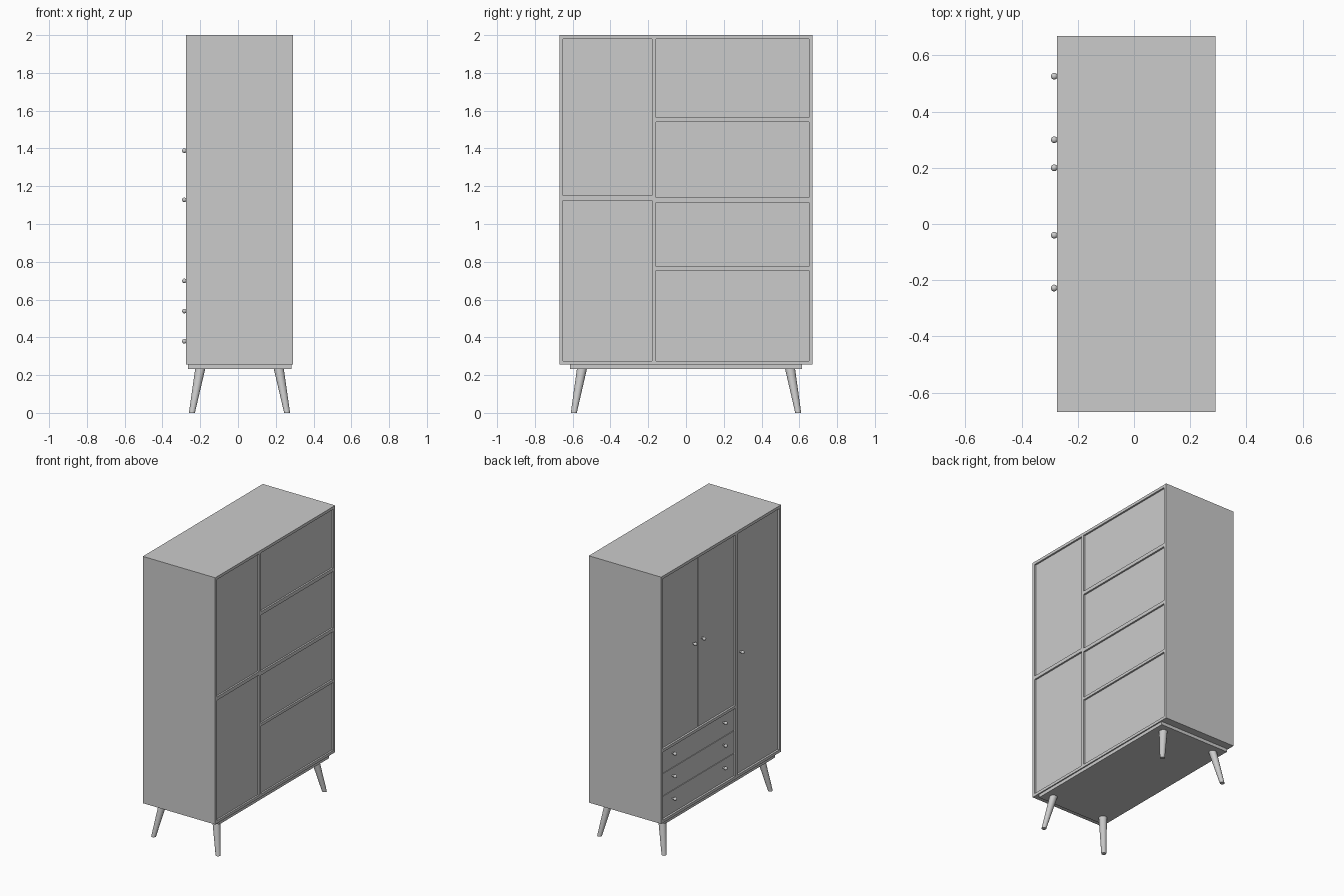
import bpy, bmesh
from mathutils import Matrix, Vector

if "Cube" in bpy.data.objects:
    bpy.data.objects.remove(bpy.data.objects["Cube"])

XF, XB = -0.275, 0.291      # door side and back side of the carcass
Y, Z0, Z1, T = 0.67, 0.255, 2.0, 0.02
DIV = -0.17                 # centre of the vertical divider
REC = 0.012                 # recess of doors and back panels
GAP = 0.002


def finish(name, bm, smooth=False):
    bmesh.ops.recalc_face_normals(bm, faces=bm.faces)
    me = bpy.data.meshes.new(name)
    bm.to_mesh(me)
    bm.free()
    ob = bpy.data.objects.new(name, me)
    bpy.context.collection.objects.link(ob)
    if smooth:
        bpy.ops.object.select_all(action='DESELECT')
        ob.select_set(True)
        bpy.context.view_layer.objects.active = ob
        bpy.ops.object.shade_smooth_by_angle()
    return ob


def box(name, x, y, z):
    bm = bmesh.new()
    bmesh.ops.create_cube(bm, size=1)
    size = Matrix.Diagonal((x[1] - x[0], y[1] - y[0], z[1] - z[0], 1))
    mid = Vector((sum(x) / 2, sum(y) / 2, sum(z) / 2))
    bm.transform(Matrix.Translation(mid) @ size)
    return finish(name, bm)


def front(name, y, z):
    """Inset door or drawer front with a thin gap all round."""
    x = XF + REC
    box(name, (x, x + 0.018), (y[0] + GAP, y[1] - GAP), (z[0] + GAP, z[1] - GAP))


def knob(name, y, z):
    """Small round ball on a short neck, pointing to -x."""
    bm = bmesh.new()
    bmesh.ops.create_uvsphere(bm, u_segments=20, v_segments=12, radius=0.012,
                              matrix=Matrix.Translation((-0.284, y, z)))
    bmesh.ops.create_cone(bm, cap_ends=True, segments=16, radius1=0.006,
                          radius2=0.006, depth=0.022,
                          matrix=Matrix.Translation((-0.271, y, z)) @ Matrix.Rotation(1.5707963, 4, 'Y'))
    finish(name, bm, True)


def leg(name, foot, top, z_top):
    """Tapered round leg leaning from its top out to its foot."""
    bm = bmesh.new()
    a, b = Vector((*foot, 0.002)), Vector((*top, z_top))
    rot = (b - a).to_track_quat('Z', 'Y').to_matrix().to_4x4()
    bmesh.ops.create_cone(bm, cap_ends=True, segments=24, radius1=0.016,
                          radius2=0.027, depth=(b - a).length,
                          matrix=Matrix.Translation((a + b) / 2) @ rot)
    for v in bm.verts:          # level ends
        v.co.z = 0 if v.co.z < 0.1 else z_top
    finish(name, bm, True)


# Carcass panels
full, inner = (XF, XB), (Z0 + T, Z1 - T)
box("top_panel", full, (-Y, Y), (Z1 - T, Z1))
box("bottom_panel", full, (-Y, Y), (Z0, Z0 + T))
box("side_panel_a", full, (-Y, -Y + T), inner)
box("side_panel_b", full, (Y - T, Y), inner)
box("divider", full, (DIV - T / 2, DIV + T / 2), inner)

# Compartments
narrow = (-Y + T, DIV - T / 2)
wide = (DIV + T / 2, Y - T)
mid = sum(wide) / 2
drawer_top = 0.755
box("drawer_rail", full, wide, (drawer_top, drawer_top + T))

# Back panels, set in slightly
for name, y in (("narrow", narrow), ("wide", wide)):
    box(name + "_back_panel", (XB - REC - 0.01, XB - REC), y, inner)

# Shelves
box("narrow_shelf", (-0.23, XB), narrow, (1.125, 1.15))
for i, z in enumerate((1.115, 1.54)):
    box(f"wide_shelf_{i + 1}", (-0.23, XB), wide, (z, z + 0.025))

# Doors
front("tall_door", narrow, inner)
front("short_door_a", (wide[0], mid), (drawer_top + T, Z1 - T))
front("short_door_b", (mid, wide[1]), (drawer_top + T, Z1 - T))
knob("tall_door_knob", -0.228, 1.128)
for s, n in ((-1, "a"), (1, "b")):
    knob(f"short_door_knob_{n}", 0.25 + s * 0.05, 1.388)

# Drawers
step = (drawer_top - inner[0]) / 3
for i in range(3):
    z = inner[0] + i * step
    front(f"drawer_front_{i + 1}", wide, (z, z + step))
    for s, n in ((-1, "a"), (1, "b")):
        knob(f"drawer_knob_{i + 1}{n}", 0.243 + s * 0.283, 0.379 + i * 0.16)

# Base board and splayed legs
box("base_board", (-0.266, 0.283), (-0.615, 0.615), (0.232, Z0))
for sx, nx in ((-1, "front"), (1, "back")):
    for sy, ny in ((-1, "a"), (1, "b")):
        leg(f"{nx}_leg_{ny}", (0.008 + sx * 0.252, sy * 0.594),
            (0.008 + sx * 0.208, sy * 0.551), 0.233)
